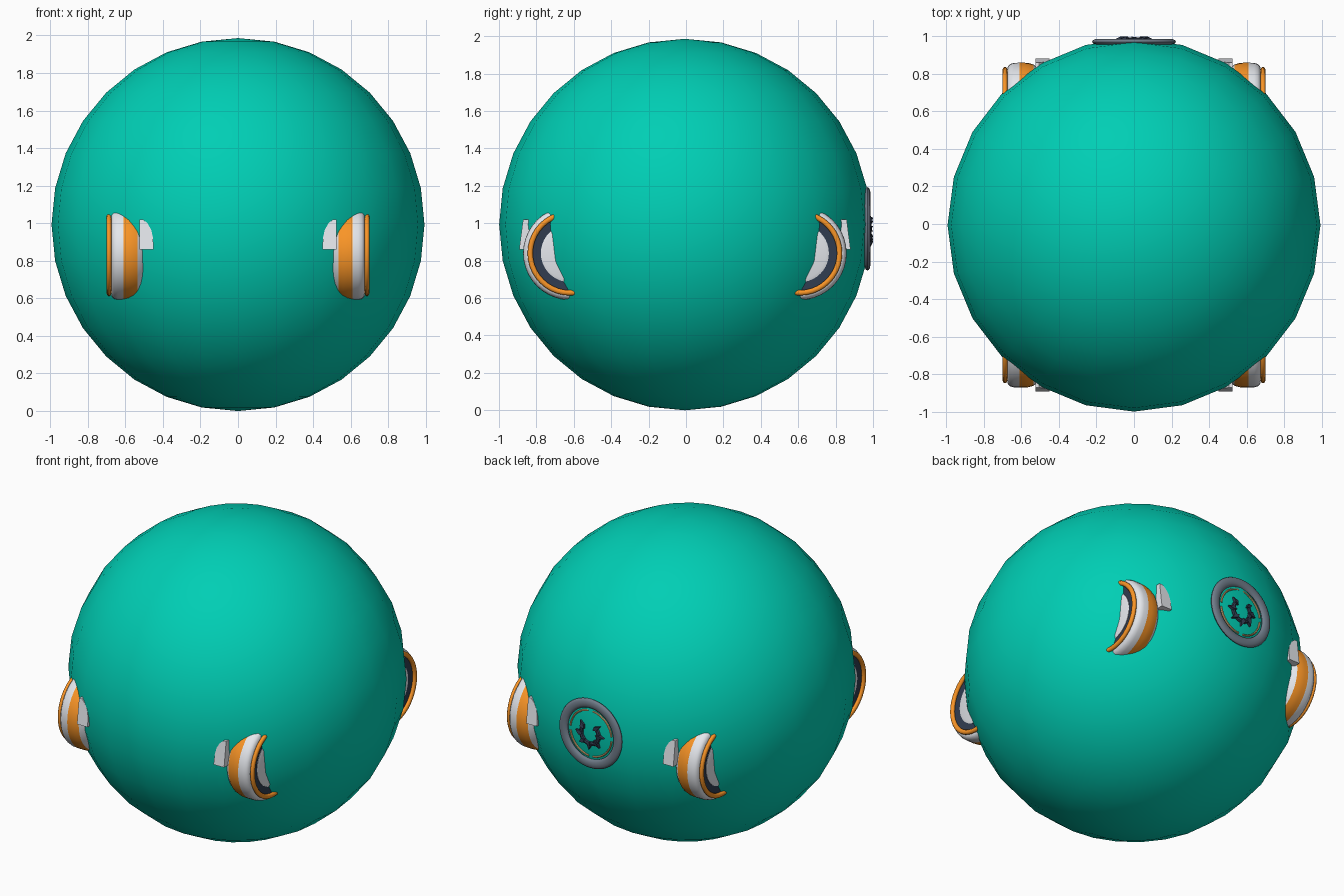
import bpy, bmesh, math
from mathutils import Vector, Matrix

if "Cube" in bpy.data.objects:
    bpy.data.objects.remove(bpy.data.objects["Cube"])

YC, R = -0.006, 0.993          # shell centre in y, shell radius


def mat(name, rgb):
    m = bpy.data.materials.new(name)
    m.diffuse_color = (*rgb, 1)
    m.use_nodes = True
    m.node_tree.nodes["Principled BSDF"].inputs["Base Color"].default_value = m.diffuse_color
    return m


TEAL = mat("teal", (0.0, 0.62, 0.46))
WHITE = mat("white", (0.78, 0.8, 0.84))
ORANGE = mat("orange", (0.95, 0.3, 0.02))
DARK = mat("dark", (0.03, 0.045, 0.08))
GREY = mat("slate", (0.16, 0.2, 0.25))
TAN = mat("tan", (0.75, 0.5, 0.22))


def finish(name, bm, material, angle=40):
    bmesh.ops.recalc_face_normals(bm, faces=bm.faces)
    me = bpy.data.meshes.new(name)
    bm.to_mesh(me)
    bm.free()
    ob = bpy.data.objects.new(name, me)
    bpy.context.collection.objects.link(ob)
    me.materials.append(material)
    bpy.ops.object.select_all(action='DESELECT')
    ob.select_set(True)
    bpy.context.view_layer.objects.active = ob
    bpy.ops.object.shade_smooth_by_angle(angle=math.radians(angle))
    return ob


def lathe(name, profile, centre, axis, material, arc=(0, 360), n=40):
    """Revolve a closed (along-axis, radius) profile around the x or y axis."""
    bm = bmesh.new()
    full = arc[1] - arc[0] >= 360
    steps = n if full else max(3, int(n * (arc[1] - arc[0]) / 360))
    rings = []
    for i in range(steps if full else steps + 1):
        a = math.radians(arc[0] + (arc[1] - arc[0]) * i / steps)
        ring = []
        for d, r in profile:
            u, w = r * math.cos(a), r * math.sin(a)
            p = Vector((d, u, w)) if axis == 'x' else Vector((u, d, w))
            ring.append(bm.verts.new(p + Vector(centre)))
        rings.append(ring)
    k = len(profile)
    for i in range(steps):
        a, b = rings[i], rings[(i + 1) % len(rings)]
        for j in range(k):
            bm.faces.new((a[j], a[(j + 1) % k], b[(j + 1) % k], b[j]))
    if not full:
        bm.faces.new(rings[0])
        bm.faces.new(rings[-1])
    return finish(name, bm, material)


def tube(d, r, hd, hr, n=10):
    return [(d + hd * math.cos(2 * math.pi * i / n), r + hr * math.sin(2 * math.pi * i / n)) for i in range(n)]


# main shell
bm = bmesh.new()
bmesh.ops.create_uvsphere(bm, u_segments=24, v_segments=16, radius=R,
                          matrix=Matrix.Translation((0, YC, R)))
finish("shell", bm, TEAL)

# four wheels half sunk into the shell
WHEEL = {
    "wheel_inner": ([(.45, .08), (.46, .14), (.49, .195), (.515, .225), (.535, .24), (.535, .08)], WHITE),
    "wheel_stripe": ([(.535, .08), (.535, .24), (.56, .248), (.585, .25), (.61, .25), (.61, .08)], ORANGE),
    "wheel_outer": ([(.61, .08), (.61, .25), (.64, .249), (.66, .243), (.672, .23), (.675, .21), (.675, .08)], WHITE),
    "wheel_ring": (tube(.687, .212, .013, .015), ORANGE),
    "wheel_rim": ([(.66, .05), (.66, .2), (.68, .203), (.677, .15), (.677, .05)], DARK),
    "wheel_hub": ([(.66, .003), (.66, .155), (.68, .155), (.685, .14), (.685, .003)], WHITE),
}
CLIP = [(.45, .86), (.452, .92), (.462, .965), (.482, 1.0), (.505, 1.02), (.525, 1.02), (.525, .86)]

for sx, sn in ((-1, "left"), (1, "right")):
    for sy, yn in ((-1, "front"), (1, "back")):
        for part, (prof, m) in WHEEL.items():
            lathe(f"{part}_{yn}_{sn}", [(sx * d, r) for d, r in prof],
                  (0, YC + sy * .615, .84), 'x', m)
        # small bracket beside the wheel
        bm = bmesh.new()
        outer = [bm.verts.new((sx * x, YC + sy * (.886 - (z - .86) * .13), z)) for x, z in CLIP]
        inner = [bm.verts.new((sx * x, YC + sy * .72, z)) for x, z in CLIP]
        bm.faces.new(outer)
        bm.faces.new(inner)
        for j in range(len(CLIP)):
            q = (j + 1) % len(CLIP)
            bm.faces.new((outer[j], outer[q], inner[q], inner[j]))
        finish(f"bracket_{yn}_{sn}", bm, WHITE)

# round port on the back
PC = (0, 0, .97)
lathe("port_rim", tube(.97, .193, .016, .03, 12), PC, 'y', GREY, n=48)
for i in range(4):
    lathe(f"port_trim_{i}", tube(.969, .147, .007, .006, 8), PC, 'y', TAN, (i * 90 + 6, i * 90 + 84))

# dark broken ring with small pointed blades
lathe("port_arc", tube(.978, .062, .014, .014, 8), PC, 'y', DARK, (140, 400))
for i, deg in enumerate((45, 135, 180, 225, 270, 315, 0)):
    a = math.radians(deg)
    rad, tan = Vector((math.cos(a), 0, math.sin(a))), Vector((-math.sin(a), 0, math.cos(a)))
    bm = bmesh.new()
    base = []
    for r, t in ((.045, -.005), (.07, -.014), (.1, .006), (.065, .012)):
        base.append(rad * r + tan * t + Vector((0, .965, .97)))
    lo = [bm.verts.new(p) for p in base]
    hi = [bm.verts.new(p + Vector((0, h, 0))) for p, h in zip(base, (.03, .035, .02, .03))]
    bm.faces.new(lo)
    bm.faces.new(hi)
    for j in range(4):
        q = (j + 1) % 4
        bm.faces.new((lo[j], lo[q], hi[q], hi[j]))
    finish(f"port_blade_{i}", bm, DARK)
